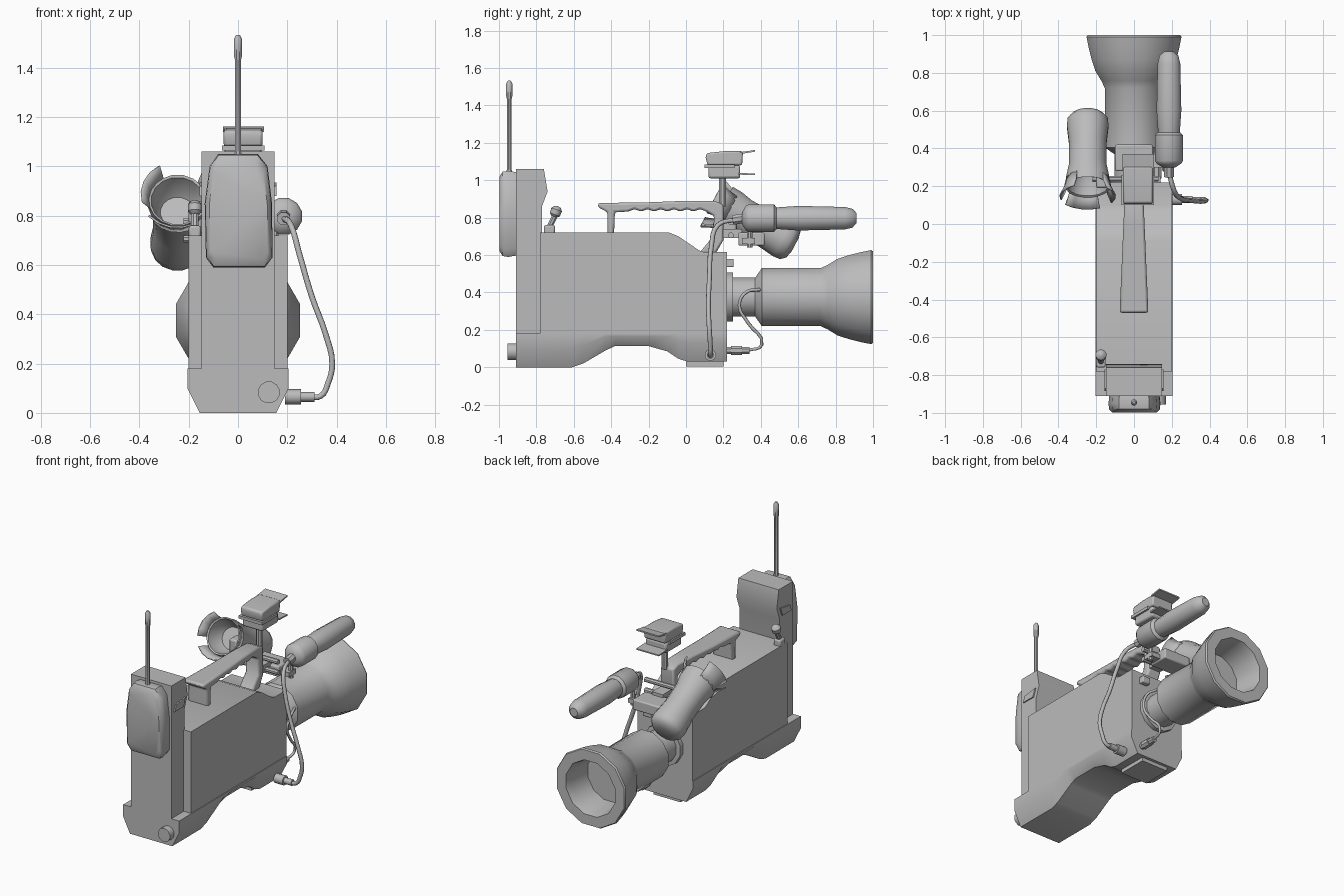
import bpy, bmesh, math
from mathutils import Vector

cube = bpy.data.objects.get("Cube")
if cube:
    bpy.data.objects.remove(cube, do_unlink=True)

grey = bpy.data.materials.new("plain grey")
grey.use_nodes = True
GREY = (0.5, 0.5, 0.5, 1)
grey.diffuse_color = GREY
grey.node_tree.nodes["Principled BSDF"].inputs["Base Color"].default_value = GREY


def finish(name, bm, bevel=0, segments=2, thick=0, angle=40):
    """Turn a bmesh into a shaded object with optional bevel or thickness."""
    bmesh.ops.remove_doubles(bm, verts=bm.verts, dist=0.0001)
    bmesh.ops.recalc_face_normals(bm, faces=bm.faces)
    mesh = bpy.data.meshes.new(name)
    bm.to_mesh(mesh)
    bm.free()
    mesh.materials.append(grey)
    ob = bpy.data.objects.new(name, mesh)
    bpy.context.collection.objects.link(ob)
    bpy.ops.object.select_all(action="DESELECT")
    ob.select_set(True)
    bpy.context.view_layer.objects.active = ob
    bpy.ops.object.shade_smooth_by_angle(angle=math.radians(angle))
    if thick:
        ob.modifiers.new("thickness", "SOLIDIFY").thickness = thick
    if bevel:
        mod = ob.modifiers.new("rounding", "BEVEL")
        mod.width, mod.segments = bevel, segments
        mod.limit_method = "ANGLE"
        mod.angle_limit = math.radians(40)
    return ob


def loft(name, rings, closed=True, **kw):
    """Skin a list of equal-length rings and cap both ends."""
    bm = bmesh.new()
    rows = [[bm.verts.new(p) for p in ring] for ring in rings]
    n = len(rows[0])
    for a, b in zip(rows, rows[1:]):
        for i in range(n if closed else n - 1):
            j = (i + 1) % n
            bm.faces.new((a[i], a[j], b[j], b[i]))
    if closed:
        bm.faces.new(rows[0])
        bm.faces.new(rows[-1])
    return finish(name, bm, **kw)


def slab(name, profile, x0, x1, **kw):
    """Extrude a y-z profile across x."""
    return loft(name, [[(x, y, z) for y, z in profile] for x in (x0, x1)], **kw)


def box(name, x, y, z, **kw):
    return slab(name, [(y[0], z[0]), (y[1], z[0]), (y[1], z[1]), (y[0], z[1])],
                x[0], x[1], **kw)


def lathe(name, origin, axis, profile, sides=12, arc=None, **kw):
    """Turn (distance, radius) points round an axis; arc makes an open shell."""
    a = Vector(axis).normalized()
    u = Vector((0, 1, 0)) if abs(a.x) > 0.9 else Vector((1, 0, 0))
    u = (u - a * u.dot(a)).normalized()
    v = a.cross(u)
    start, sweep = arc or (180 / sides, 360)
    count = sides + 1 if arc else sides
    rings = []
    for t, r in profile:
        angles = [math.radians(start + sweep * i / sides) for i in range(count)]
        rings.append([Vector(origin) + a * t + r * (math.cos(p) * u + math.sin(p) * v)
                      for p in angles])
    return loft(name, rings, closed=not arc, **kw)


def rod(name, start, end, r, sides=12, tip=0):
    d = Vector(end) - Vector(start)
    prof = [(0, r), (d.length - tip, r)]
    if tip:
        prof += [(d.length - tip * 0.4, r * 0.8), (d.length, r * 0.35)]
    return lathe(name, start, d, prof, sides)


def cable(name, points, r):
    cu = bpy.data.curves.new(name, "CURVE")
    cu.dimensions = "3D"
    cu.bevel_depth, cu.bevel_resolution = r, 1
    cu.resolution_u = 4
    cu.use_fill_caps = True
    sp = cu.splines.new("BEZIER")
    sp.bezier_points.add(len(points) - 1)
    for bp, p in zip(sp.bezier_points, points):
        bp.co = p
        bp.handle_left_type = bp.handle_right_type = "AUTO"
    cu.materials.append(grey)
    ob = bpy.data.objects.new(name, cu)
    bpy.context.collection.objects.link(ob)
    bpy.ops.object.select_all(action="DESELECT")
    ob.select_set(True)
    bpy.context.view_layer.objects.active = ob
    bpy.ops.object.convert(target="MESH")


# Shoulder base with an arched underside and chamfered lower edges
floor = [(-0.91, 0), (-0.61, 0), (-0.55, 0.02), (-0.43, 0.09), (-0.38, 0.113),
         (-0.2, 0.113), (-0.1, 0.085), (-0.04, 0.045), (0.01, 0.03), (0.22, 0.03)]
base_rings = []
for y, b in floor:
    half = [(0.155, b), (0.205, min(b + 0.1, 0.165)), (0.205, 0.18)]
    base_rings.append([(x, y, z) for x, z in half] + [(-x, y, z) for x, z in half[::-1]])
loft("shoulder_base", base_rings)
box("tripod_foot", (-0.1, 0.1), (0, 0.2), (0.005, 0.032))
rod("rear_socket", (0.125, -0.9, 0.083), (0.125, -0.955, 0.083), 0.045)

# Main body with sloping nose
slab("main_body", [(-0.78, 0.18), (-0.78, 0.72), (-0.09, 0.72), (-0.04, 0.7),
                   (0.07, 0.625), (0.1, 0.615), (0.22, 0.615), (0.22, 0.18)], -0.2, 0.2)
box("nose_knob", (0.08, 0.14), (0.21, 0.255), (0.535, 0.58), bevel=0.006)

# Battery column, side badges and radio receiver
slab("battery_column", [(-0.91, 0.18), (-0.91, 1.06), (-0.76, 1.06), (-0.74, 0.94),
                        (-0.77, 0.86), (-0.775, 0.18)], -0.148, 0.148)
for side, x in (("left", 0.148), ("right", -0.156)):
    slab(side + "_column_plate", [(-0.885, 0.88), (-0.87, 0.92), (-0.77, 0.935),
                                  (-0.79, 0.88)], x, x + 0.008)
outline = [(-0.1, 0.59), (0.11, 0.59), (0.14, 0.63), (0.138, 0.85), (0.12, 1.0),
           (0.08, 1.05), (-0.08, 1.05), (-0.115, 1.0), (-0.135, 0.85), (-0.13, 0.63)]
receiver_rings = []
for y, s in ((-0.91, 0.97), (-0.95, 1), (-0.98, 0.98), (-0.998, 0.86)):
    receiver_rings.append([(x * s, y, 0.82 + (z - 0.82) * s) for x, z in outline])
loft("radio_receiver", receiver_rings)
lathe("antenna", (0, -0.945, 1.03), (0, 0, 1),
      [(0, 0.022), (0.03, 0.013), (0.4, 0.013), (0.42, 0.018), (0.485, 0.018),
       (0.503, 0.008)], 8)

# Small rear microphone stalk
box("stalk_foot", (-0.2, -0.15), (-0.76, -0.7), (0.71, 0.76), bevel=0.01)
rod("stalk", (-0.175, -0.735, 0.74), (-0.175, -0.695, 0.82), 0.016, 8)
lathe("stalk_head", (-0.175, -0.705, 0.805), (0, 0.35, 1),
      [(0, 0.015), (0.012, 0.028), (0.04, 0.03), (0.055, 0.018), (0.06, 0.005)], 10)

# Carrying handle with finger scallops
grip = [(-0.47, 0.878), (-0.2, 0.882), (0, 0.89), (0.15, 0.89), (0.2, 0.87),
        (0.2, 0.68), (0.16, 0.61), (0.07, 0.61), (0.145, 0.7), (0.15, 0.81)]
for i in range(13):
    grip.append((0.11 - i * 0.035, 0.832 + (0.014 if i % 2 else 0)))
grip += [(-0.38, 0.83), (-0.385, 0.71), (-0.42, 0.71), (-0.42, 0.83), (-0.47, 0.855)]
handle = slab("carrying_handle", grip, -0.076, 0.076, bevel=0.012)
for v in handle.data.vertices:
    v.co.x *= 1 - 0.38 * (v.co.y + 0.47) / 0.67

# Lens barrel with a flared, hollow hood
lathe("lens", (0, 0.2, 0.375), (0, 1, 0),
      [(0, 0.135), (0.05, 0.135), (0.052, 0.108), (0.17, 0.108), (0.205, 0.16),
       (0.52, 0.16), (0.56, 0.18), (0.61, 0.212), (0.67, 0.232), (0.74, 0.25),
       (0.79, 0.26), (0.8, 0.254), (0.8, 0.185), (0.76, 0.175), (0.6, 0.165)])
rod("lens_plug", (0.12, 0.21, 0.09), (0.12, 0.34, 0.09), 0.02, 8)
rod("lens_plug_collar", (0.12, 0.24, 0.09), (0.12, 0.3, 0.09), 0.027, 8)
cable("lens_cable", [(0.12, 0.33, 0.09), (0.13, 0.405, 0.12), (0.15, 0.33, 0.24),
                     (0.16, 0.285, 0.33), (0.165, 0.32, 0.4), (0.14, 0.395, 0.415)], 0.009)

# Front bracket carrying viewfinder and microphone
box("bracket_block", (-0.1, 0.1), (0.28, 0.42), (0.65, 0.72), bevel=0.008)
box("bracket_arm", (-0.04, 0.04), (0.15, 0.3), (0.69, 0.74))
for z in (0.705, 0.775):
    rod("cross_rail", (-0.22, 0.24, z), (0.13, 0.24, z), 0.016, 8)
box("viewfinder_clamp", (-0.2, -0.145), (0.19, 0.27), (0.73, 0.86), bevel=0.01)

# Viewfinder tube with eyecup flaps
eye, aim = (-0.245, 0.2, 0.86), (0, 0.88, -0.47)
lathe("viewfinder", eye, aim,
      [(0.1, 0.07), (0.06, 0.095), (0, 0.108), (-0.005, 0.118), (0.05, 0.116),
       (0.12, 0.102), (0.25, 0.1), (0.36, 0.112), (0.4, 0.108), (0.425, 0.085),
       (0.435, 0.04)], 16)
for start in (-45, 65, 165):
    lathe("eyecup_flap", eye, aim, [(0.04, 0.116), (-0.01, 0.126), (-0.06, 0.15)],
          sides=4, arc=(start, 75), thick=0.008)

# Top lamp with barn doors
rod("lamp_stem", (0.02, 0.195, 0.86), (0.02, 0.195, 1.02), 0.02, 8)
box("lamp_base", (-0.055, 0.095), (0.12, 0.29), (1.01, 1.08), bevel=0.012)
box("lamp_waist_plate", (-0.065, 0.107), (0.1, 0.26), (1.065, 1.085))
slab("lamp_housing", [(0.115, 1.08), (0.105, 1.12), (0.11, 1.145), (0.2, 1.155),
                      (0.305, 1.155), (0.3, 1.08)], -0.058, 0.1, bevel=0.01)
slab("upper_barn_door", [(0.29, 1.15), (0.37, 1.162), (0.37, 1.153), (0.29, 1.14)],
     -0.06, 0.105)
slab("lower_barn_door", [(0.28, 1.04), (0.37, 1.035), (0.37, 1.027), (0.28, 1.03)],
     -0.06, 0.105)

# Shotgun microphone, holder and cable
mic = Vector((0.185, 0, 0.797))
lathe("microphone", mic, (0, 1, 0),
      [(0.46, 0.055), (0.49, 0.06), (0.6, 0.068), (0.85, 0.062), (0.89, 0.052),
       (0.912, 0.028)], 12)
lathe("microphone_holder", mic, (0, 1, 0),
      [(0.3, 0.035), (0.32, 0.068), (0.335, 0.077), (0.47, 0.077), (0.485, 0.06)], 12)
rod("microphone_tail", mic + Vector((0, 0.31, 0)), mic + Vector((0, 0.25, -0.01)), 0.028, 8)
rod("microphone_post", (0.15, 0.34, 0.64), (0.15, 0.34, 0.75), 0.016, 8)
box("microphone_bracket", (0.05, 0.165), (0.3, 0.37), (0.66, 0.69))
cable("microphone_cable", [(0.185, 0.27, 0.79), (0.215, 0.17, 0.76), (0.25, 0.135, 0.64),
                           (0.3, 0.125, 0.47), (0.355, 0.12, 0.32), (0.382, 0.125, 0.2),
                           (0.365, 0.13, 0.12), (0.335, 0.13, 0.068),
                           (0.28, 0.13, 0.065)], 0.013)
rod("cable_plug", (0.19, 0.13, 0.065), (0.255, 0.13, 0.065), 0.031, 10)
rod("cable_plug_sleeve", (0.25, 0.13, 0.065), (0.31, 0.13, 0.065), 0.02, 10)
